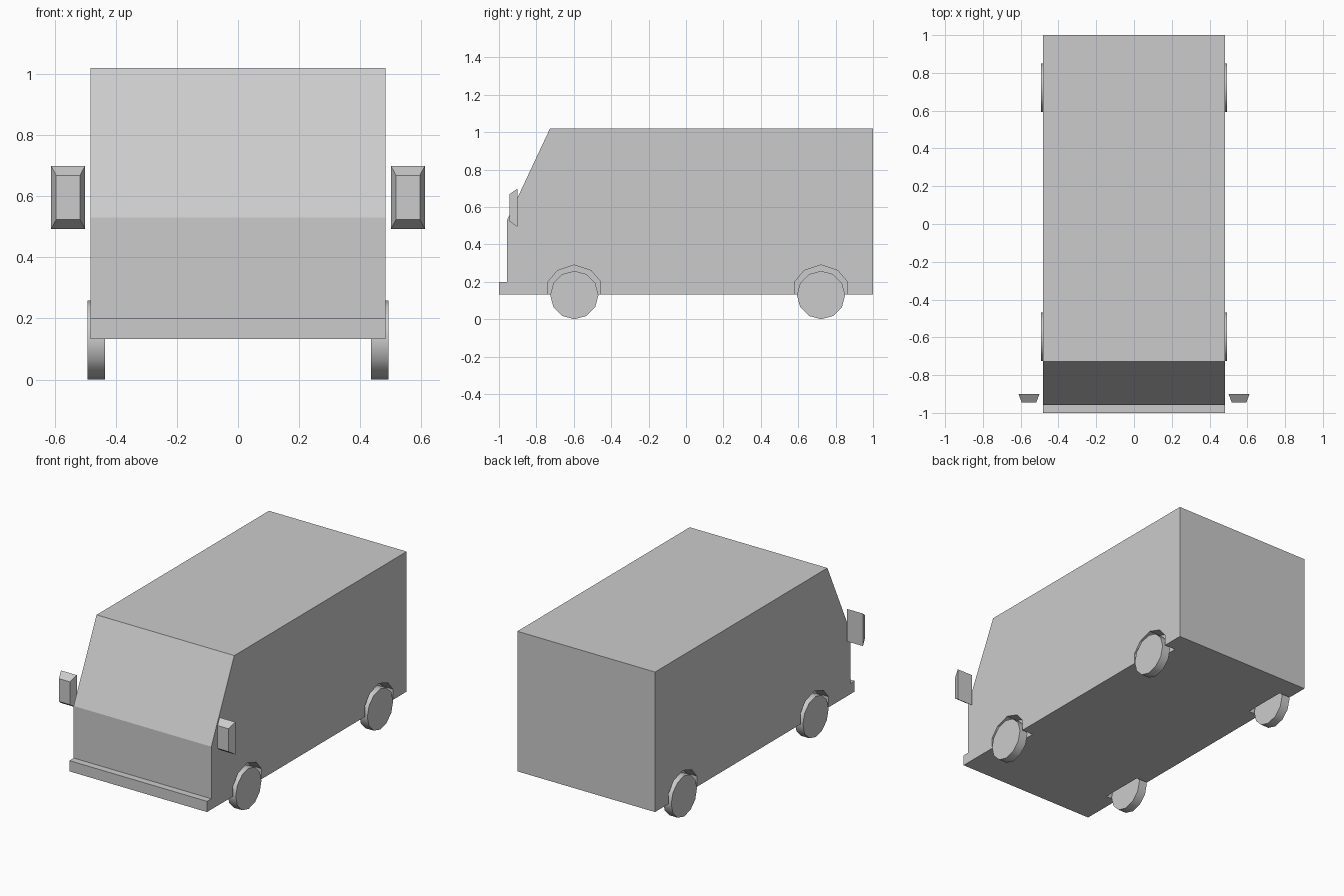
import bpy, bmesh, math
from mathutils import Matrix

if "Cube" in bpy.data.objects:
    bpy.data.objects.remove(bpy.data.objects["Cube"])

HALF_W = 0.483
AXLES = {"front": -0.597, "rear": 0.722}
SIDES = {"right": 1, "left": -1}


def finish(name, bm):
    bmesh.ops.recalc_face_normals(bm, faces=bm.faces)
    mesh = bpy.data.meshes.new(name)
    bm.to_mesh(mesh)
    bm.free()
    obj = bpy.data.objects.new(name, mesh)
    bpy.context.collection.objects.link(obj)
    return obj


def prism(name, profile, x0, x1):
    """Extrude a (y, z) side profile from x0 to x1."""
    bm = bmesh.new()
    face = bm.faces.new([bm.verts.new((x0, y, z)) for y, z in profile])
    ext = bmesh.ops.extrude_face_region(bm, geom=[face])
    verts = [v for v in ext["geom"] if isinstance(v, bmesh.types.BMVert)]
    bmesh.ops.translate(bm, verts=verts, vec=(x1 - x0, 0, 0))
    return finish(name, bm)


# Van body with bumper step and sloping windscreen
body = prism("van_body", [(-1, 0.132), (-1, 0.2), (-0.957, 0.2), (-0.957, 0.53),
                          (-0.727, 1.02), (1, 1.02), (1, 0.132)], -HALF_W, HALF_W)

# Wheel arches cut into the body sides
ARCH = [(-0.141, 0.05), (-0.141, 0.2), (-0.09, 0.26), (0, 0.29),
        (0.09, 0.26), (0.141, 0.2), (0.141, 0.05)]
cutters = []
for end, y0 in AXLES.items():
    for side, s in SIDES.items():
        cut = prism(f"{end}_{side}_arch_cutter", [(y0 + y, z) for y, z in ARCH],
                    s * 0.405, s * 0.6)
        cut.hide_render = True
        cutters.append(cut)
        mod = body.modifiers.new("arch", 'BOOLEAN')
        mod.operation = 'DIFFERENCE'
        mod.solver = 'EXACT'
        mod.object = cut
bpy.context.view_layer.objects.active = body
for mod in list(body.modifiers):
    bpy.ops.object.modifier_apply(modifier=mod.name)
for cut in cutters:
    bpy.data.objects.remove(cut)

# Twelve-sided wheels
for end, y0 in AXLES.items():
    for side, s in SIDES.items():
        bm = bmesh.new()
        bmesh.ops.create_cone(bm, cap_ends=True, segments=12, radius1=0.129,
                              radius2=0.129, depth=0.057,
                              matrix=Matrix.Translation((s * 0.4635, y0, 0.129))
                              @ Matrix.Rotation(math.pi / 2, 4, 'Y'))
        wheel = finish(f"{end}_{side}_wheel", bm)
        bpy.context.view_layer.objects.active = wheel
        wheel.select_set(True)
        bpy.ops.object.shade_smooth_by_angle(angle=math.radians(40))
        wheel.select_set(False)

# Wing mirrors: boxes tapering towards the front
for side, s in SIDES.items():
    bm = bmesh.new()
    bmesh.ops.create_cube(bm, size=1)
    for v in bm.verts:
        w, h, y = (0.078, 0.145, -0.944) if v.co.y < 0 else (0.111, 0.206, -0.9)
        v.co = (s * 0.556 + v.co.x * w, y, 0.596 + v.co.z * h)
    finish(f"{side}_mirror", bm)
